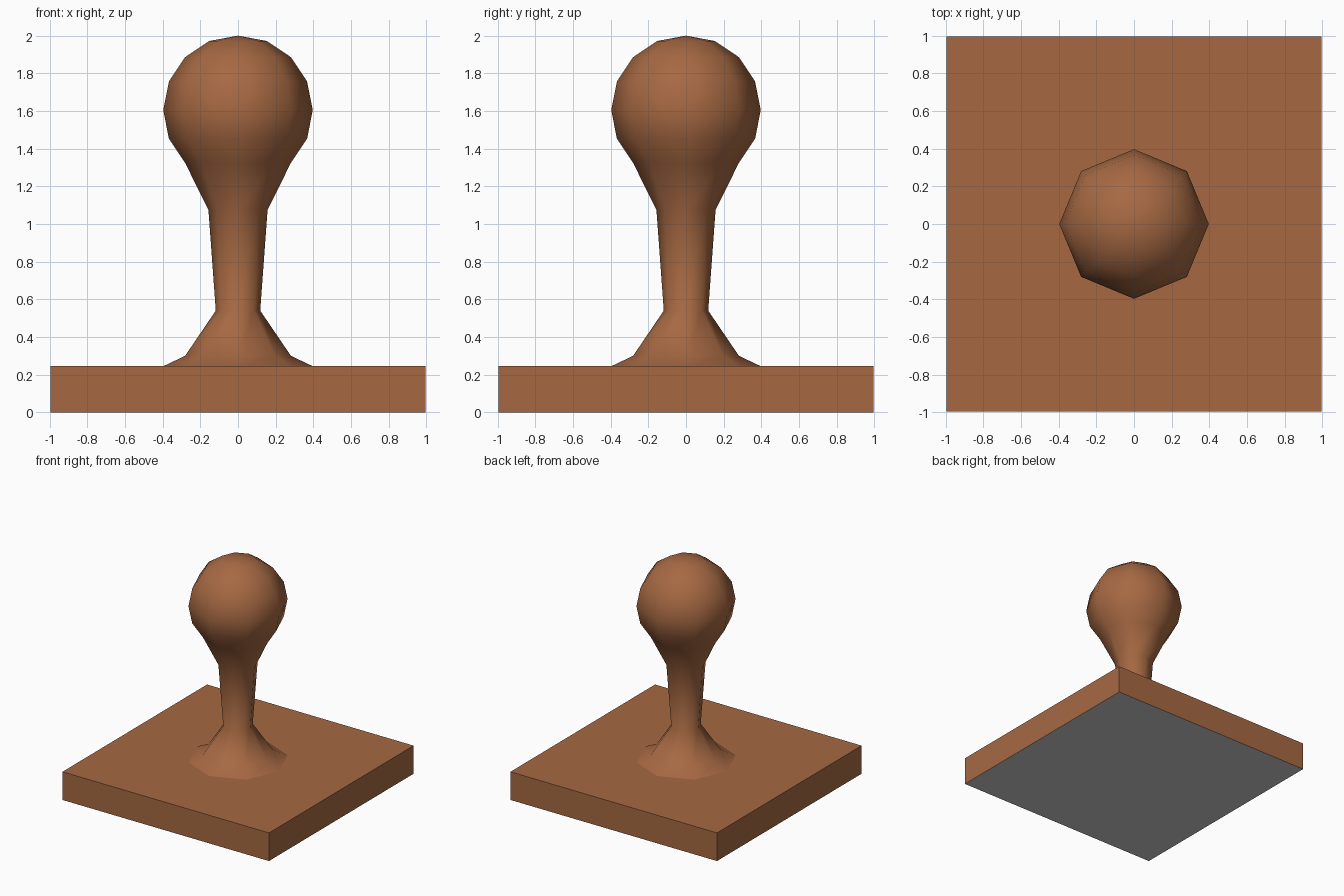
import bpy, bmesh, math

if "Cube" in bpy.data.objects:
    bpy.data.objects.remove(bpy.data.objects["Cube"])

HALF, TOP = 0.995, 0.245      # base half width and top height
SIDES, R, CZ = 8, 0.397, 1.605  # handle sides, knob radius and centre

wood = bpy.data.materials.new("wood")
wood.diffuse_color = (0.38, 0.14, 0.055, 1)
wood.use_nodes = True
wood.node_tree.nodes["Principled BSDF"].inputs["Base Color"].default_value = wood.diffuse_color


def add_object(name, bm, mat=None):
    mesh = bpy.data.meshes.new(name)
    bm.to_mesh(mesh)
    bm.free()
    obj = bpy.data.objects.new(name, mesh)
    bpy.context.collection.objects.link(obj)
    if mat:
        mesh.materials.append(mat)
    return obj


# Square wooden base, open underneath where the stamping face closes it
bm = bmesh.new()
bmesh.ops.create_cube(bm, size=1)
for v in bm.verts:
    v.co = (v.co.x * 2 * HALF, v.co.y * 2 * HALF, (v.co.z + 0.5) * TOP)
bm.normal_update()
bmesh.ops.delete(bm, geom=[f for f in bm.faces if f.normal.z < -0.5], context='FACES_ONLY')
add_object("base", bm, wood)

# Grey stamping face under the base
bm = bmesh.new()
bmesh.ops.create_grid(bm, x_segments=1, y_segments=1, size=HALF)
bmesh.ops.reverse_faces(bm, faces=bm.faces[:])
add_object("stamping_face", bm)

# Handle: flared foot and slim neck, then a knob, turned with eight sides
profile = [(0.397, TOP), (0.281, 0.30), (0.118, 0.54), (0.157, 1.075)]
profile += [(R * math.cos(math.radians(a)), CZ + R * math.sin(math.radians(a)))
            for a in (-45, -22.5, 0, 22.5, 45, 67.5)]
bm = bmesh.new()
rings = [[bm.verts.new((r * math.cos(math.tau * i / SIDES), r * math.sin(math.tau * i / SIDES), z))
          for i in range(SIDES)] for r, z in profile]
for low, high in zip(rings, rings[1:]):
    for i in range(SIDES):
        j = (i + 1) % SIDES
        bm.faces.new((low[i], low[j], high[j], high[i]))
tip = bm.verts.new((0, 0, 2.0))
for i in range(SIDES):
    bm.faces.new((rings[-1][i], rings[-1][(i + 1) % SIDES], tip))
for f in bm.faces:
    f.smooth = True
add_object("handle", bm, wood)
